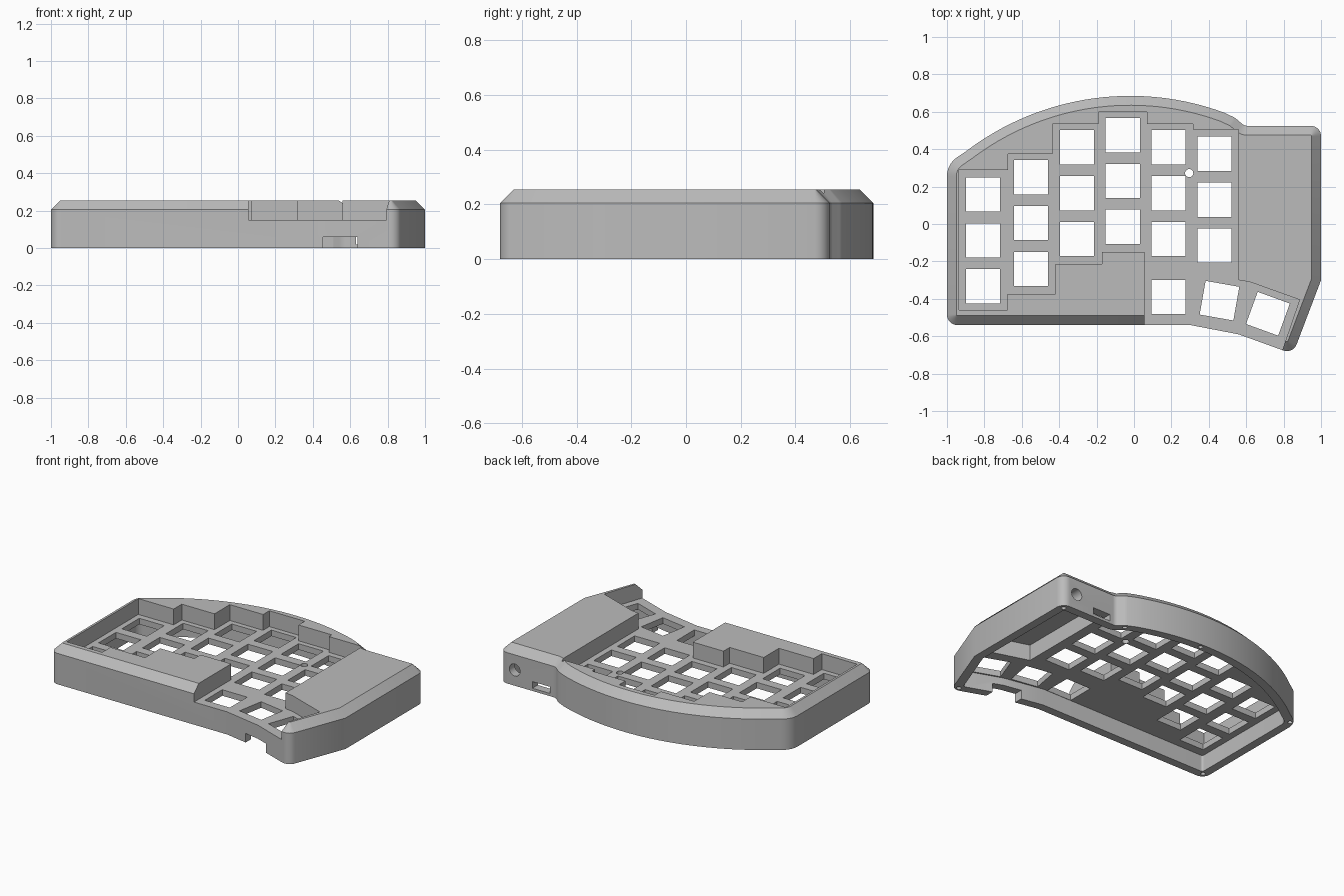
import bpy, bmesh, math
from mathutils import Vector, Matrix

cube = bpy.data.objects.get("Cube")
if cube:
    bpy.data.objects.remove(cube, do_unlink=True)

grey = bpy.data.materials.new("case_grey")
grey.use_nodes = True
grey.diffuse_color = (0.5, 0.5, 0.5, 1)
grey.node_tree.nodes["Principled BSDF"].inputs["Base Color"].default_value = (0.5, 0.5, 0.5, 1)


def fillet(points, steps=8):
    """Round each (x, y, radius) corner of a closed outline."""
    out = []
    for i, (x, y, r) in enumerate(points):
        p = Vector((x, y))
        if not r:
            out.append(p)
            continue
        a = (Vector(points[i - 1][:2]) - p).normalized()
        b = (Vector(points[(i + 1) % len(points)][:2]) - p).normalized()
        half = a.angle(b) / 2
        centre = p + (a + b).normalized() * (r / math.sin(half))
        u = p + a * (r / math.tan(half)) - centre
        v = p + b * (r / math.tan(half)) - centre
        turn = math.atan2(u.x * v.y - u.y * v.x, u.dot(v))
        for k in range(steps + 1):
            c, s = math.cos(turn * k / steps), math.sin(turn * k / steps)
            out.append(centre + Vector((u.x * c - u.y * s, u.x * s + u.y * c)))
    return out


def inset(points, d):
    """Mitred inward offset of a counter-clockwise outline."""
    out = []
    for i, p in enumerate(points):
        e = (p - points[i - 1]).normalized()
        f = (points[(i + 1) % len(points)] - p).normalized()
        n, m = Vector((-e.y, e.x)), Vector((-f.y, f.x))
        out.append(p + (n + m) * (d / (1 + n.dot(m))))
    return out


def loft(bm, rings):
    """Closed solid through (outline, height) rings."""
    loops = [[bm.verts.new((p[0], p[1], z)) for p in pts] for pts, z in rings]
    n = len(loops[0])
    bm.faces.new(loops[0][::-1])
    bm.faces.new(loops[-1])
    for lo, hi in zip(loops, loops[1:]):
        for i in range(n):
            j = (i + 1) % n
            bm.faces.new((lo[i], lo[j], hi[j], hi[i]))


def make(name, bm):
    mesh = bpy.data.meshes.new(name)
    bm.normal_update()
    bm.to_mesh(mesh)
    bm.free()
    obj = bpy.data.objects.new(name, mesh)
    bpy.context.scene.collection.objects.link(obj)
    mesh.materials.append(grey)
    return obj


def rect(x0, x1, y0, y1):
    return [(x0, y0), (x1, y0), (x1, y1), (x0, y1)]


def circle(x, y, r, n=12):
    return [(x + r * math.cos(math.tau * k / n), y + r * math.sin(math.tau * k / n)) for k in range(n)]


def outline(r):
    """Case footprint with a bowed back edge."""
    pts = [(-1, -0.54, r), (0.3, -0.54, 0), (0.56, -0.59, 0), (0.85, -0.695, r),
           (1, -0.3, 0), (1, 0.525, r), (0.59, 0.525, 0.04), (0.54, 0.568, 0.08)]
    for k in range(29):
        x = 0.48 - 1.38 * k / 28
        pts.append((x, -0.765 + math.sqrt(1.45 ** 2 - (x + 0.02) ** 2), 0))
    return fillet(pts + [(-1, 0.32, 0.12)])


# Chamfered outer shell
shell = outline(0.055)
bm = bmesh.new()
loft(bm, [(shell, 0), (shell, 0.205), (inset(shell, 0.05), 0.255)])
case = make("keyboard_case", bm)


def volume(mesh):
    bm = bmesh.new()
    bm.from_mesh(mesh)
    result = bm.calc_volume(signed=True)
    bm.free()
    return result


def subtract(cutter):
    """Cut the case, keeping the first solver result with a sound volume."""
    cutter.hide_render = True
    before = volume(case.data)
    mod = case.modifiers.new(cutter.name, "BOOLEAN")
    mod.operation, mod.object = "DIFFERENCE", cutter
    for solver in ("EXACT", "MANIFOLD", "FLOAT"):
        mod.solver = solver
        bpy.context.view_layer.update()
        depsgraph = bpy.context.evaluated_depsgraph_get()
        mesh = bpy.data.meshes.new_from_object(case.evaluated_get(depsgraph))
        if 0.25 * before < volume(mesh) < 0.9999 * before:
            case.data = mesh
            break
        bpy.data.meshes.remove(mesh)
    case.modifiers.remove(mod)
    bpy.data.objects.remove(cutter, do_unlink=True)


def cut(name, solids):
    """Subtract a group of separate (outline, bottom, top) prisms."""
    bm = bmesh.new()
    for pts, z0, z1 in solids:
        loft(bm, [(pts, z0), (pts, z1)])
    subtract(make(name, bm))


# Stepped key well, open at the front by the thumb keys
well = [(-0.935, -0.46), (-0.675, -0.46), (-0.675, -0.375), (-0.42, -0.375),
        (-0.42, -0.215), (-0.17, -0.215), (-0.17, -0.15), (0.055, -0.15), (0.055, -0.8),
        (0.75, -0.8), (0.885, -0.405), (0.62, -0.31), (0.56, -0.3), (0.56, 0.505),
        (0.315, 0.505), (0.315, 0.535), (0.07, 0.535), (0.07, 0.6), (-0.19, 0.6),
        (-0.19, 0.535), (-0.435, 0.535), (-0.435, 0.375), (-0.675, 0.375),
        (-0.675, 0.29), (-0.935, 0.29)]
cut("key_well", [(well, 0.15, 0.4)])

# Hollow underside and the deeper electronics bay
cut("underside", [(inset(outline(0.07), 0.056), -0.1, 0.11)])
bay = [(0.59, -0.27), (0.88, -0.36), (0.93, -0.27), (0.93, 0.45), (0.59, 0.45)]
cut("electronics_bay", [(bay, 0.05, 0.215)])

# Switch openings: six columns of three, then three fanned thumb keys
keys = [(x, top - 0.245 * row, 0)
        for x, top in ((-0.807, 0.157), (-0.55, 0.25), (-0.305, 0.41),
                       (-0.06, 0.475), (0.185, 0.41), (0.43, 0.375))
        for row in range(3)]
keys += [(0.185, -0.39, 0), (0.457, -0.41, -10), (0.716, -0.48, -20)]
openings = []
for x, y, deg in keys:
    place = Matrix.Translation((x, y, 0)) @ Matrix.Rotation(math.radians(deg), 4, "Z")
    openings.append(([place @ Vector((*p, 0)) for p in rect(-0.0915, 0.0915, -0.0915, 0.0915)], 0.1, 0.2))
cut("switch_openings", openings + [(circle(0.295, 0.272, 0.022, 20), 0.1, 0.2)])

# Front notch, rear cable slot and screw holes in the rim
cut("front_notch", [(rect(0.455, 0.64, -0.8, -0.47), -0.1, 0.06)])
cut("cable_slot", [(rect(0.63, 0.76, 0.42, 0.7), 0.018, 0.062)])
screws = ((0.962, 0.487), (0.826, -0.655), (-0.962, -0.502), (-0.965, 0.31), (0.03, 0.657), (0.53, 0.545))
cut("screw_holes", [(circle(x, y, 0.015), -0.1, 0.05) for x, y in screws])

# Round jack hole in the back wall
bm = bmesh.new()
bmesh.ops.create_cone(bm, cap_ends=True, segments=24, radius1=0.04, radius2=0.04, depth=0.2,
                      matrix=Matrix.Translation((0.89, 0.52, 0.104)) @ Matrix.Rotation(math.pi / 2, 4, "X"))
subtract(make("jack_hole", bm))

# Smooth curves, crisp edges
bpy.ops.object.select_all(action="DESELECT")
case.select_set(True)
bpy.context.view_layer.objects.active = case
bpy.ops.object.shade_smooth_by_angle(angle=math.radians(25))
